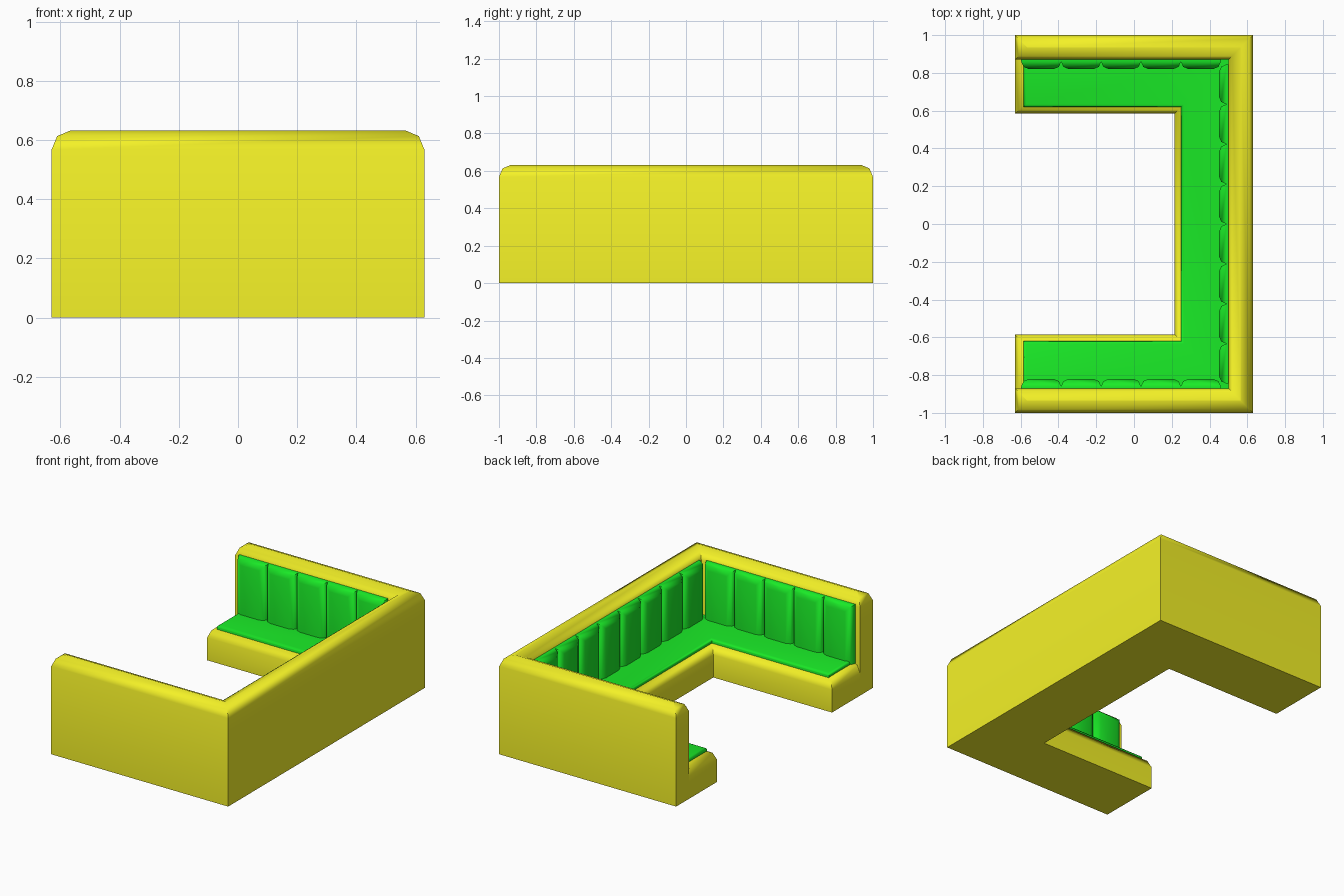
import bpy, bmesh, math

if "Cube" in bpy.data.objects:
    bpy.data.objects.remove(bpy.data.objects["Cube"])

def material(name, color):
    m = bpy.data.materials.new(name)
    m.diffuse_color = color
    m.use_nodes = True
    m.node_tree.nodes["Principled BSDF"].inputs["Base Color"].default_value = m.diffuse_color
    return m

YELLOW = material("yellow_shell", (0.9, 0.88, 0.02, 1))
GREEN = material("green_padding", (0.01, 0.82, 0.02, 1))

def loft(name, rings, caps, mat):
    """Skin a stack of equal closed rings; caps lists the quads closing each end."""
    bm = bmesh.new()
    loops = [[bm.verts.new(p) for p in ring] for ring in rings]
    n = len(loops[0])
    for a, b in zip(loops, loops[1:]):
        for i in range(n):
            j = (i + 1) % n
            bm.faces.new((a[i], a[j], b[j], b[i]))
    for quad in caps:
        bm.faces.new([loops[0][i] for i in reversed(quad)])
        bm.faces.new([loops[-1][i] for i in quad])
    bmesh.ops.recalc_face_normals(bm, faces=bm.faces)
    me = bpy.data.meshes.new(name)
    bm.to_mesh(me)
    bm.free()
    me.materials.append(mat)
    ob = bpy.data.objects.new(name, me)
    bpy.context.collection.objects.link(ob)
    bpy.ops.object.select_all(action='DESELECT')
    ob.select_set(True)
    bpy.context.view_layer.objects.active = ob
    bpy.ops.object.shade_smooth_by_angle(angle=math.radians(50))
    return ob

U_CAPS = [(0, 1, 6, 7), (1, 2, 5, 6), (2, 3, 4, 5)]

def u_shape(name, out, inn, end, profile, mat, inset_outer):
    """U footprint open towards -x; profile holds (inset, z) pairs."""
    rings = []
    for d, z in profile:
        o = d if inset_outer else 0
        xo, yo, xi, yi, e = out[0] - o, out[1] - o, inn[0] + d, inn[1] + d, end + d
        rings.append([(x, y, z) for x, y in (
            (e, -yo), (xo, -yo), (xo, yo), (e, yo),
            (e, yi), (xi, yi), (xi, -yi), (e, -yi))])
    return loft(name, rings, U_CAPS, mat)

# tall outer wall with a rounded rim
u_shape("back_wall", (0.63, 1.0), (0.50, 0.87), -0.63,
        [(0, 0), (0, 0.567), (0.019, 0.613), (0.064, 0.632)], YELLOW, True)
# low plinth with a rounded front edge
u_shape("seat_base", (0.50, 0.87), (0.215, 0.585), -0.63,
        [(0, 0), (0, 0.145), (0.019, 0.191), (0.065, 0.21)], YELLOW, False)
# thin seat pad
u_shape("seat_cushion", (0.50, 0.87), (0.25, 0.62), -0.585,
        [(0, 0.185), (0, 0.21), (0.004, 0.219), (0.014, 0.223)], GREEN, False)

# upright padded panels, built once and repeated along each wall
W, Z0, Z1 = 0.2113, 0.20, 0.58
PAD = [(0, 0), (0, 0.010), (0.012, 0.038), (0.04, 0.050)]  # (inset, depth)

def back_panels(name, place, count, step):
    rings = [[place(u, d, z) for u, z in (
        (i, Z0), (W - i, Z0), (W - i, Z1 - i), (i, Z1 - i))] for i, d in PAD]
    ob = loft(name, rings, [(0, 1, 2, 3)], GREEN)
    arr = ob.modifiers.new("repeat", 'ARRAY')
    arr.count = count
    arr.use_relative_offset = False
    arr.use_constant_offset = True
    arr.constant_offset_displace = step
    return ob

back_panels("long_back_panels", lambda u, d, z: (0.50 - d, -4 * W + u, z), 8, (0, W, 0))
arms = back_panels("side_back_panels", lambda u, d, z: (-0.597 + u, 0.87 - d, z), 5, (W, 0, 0))
mir = arms.modifiers.new("mirror", 'MIRROR')
mir.use_axis = (False, True, False)
mir.use_mirror_merge = False
